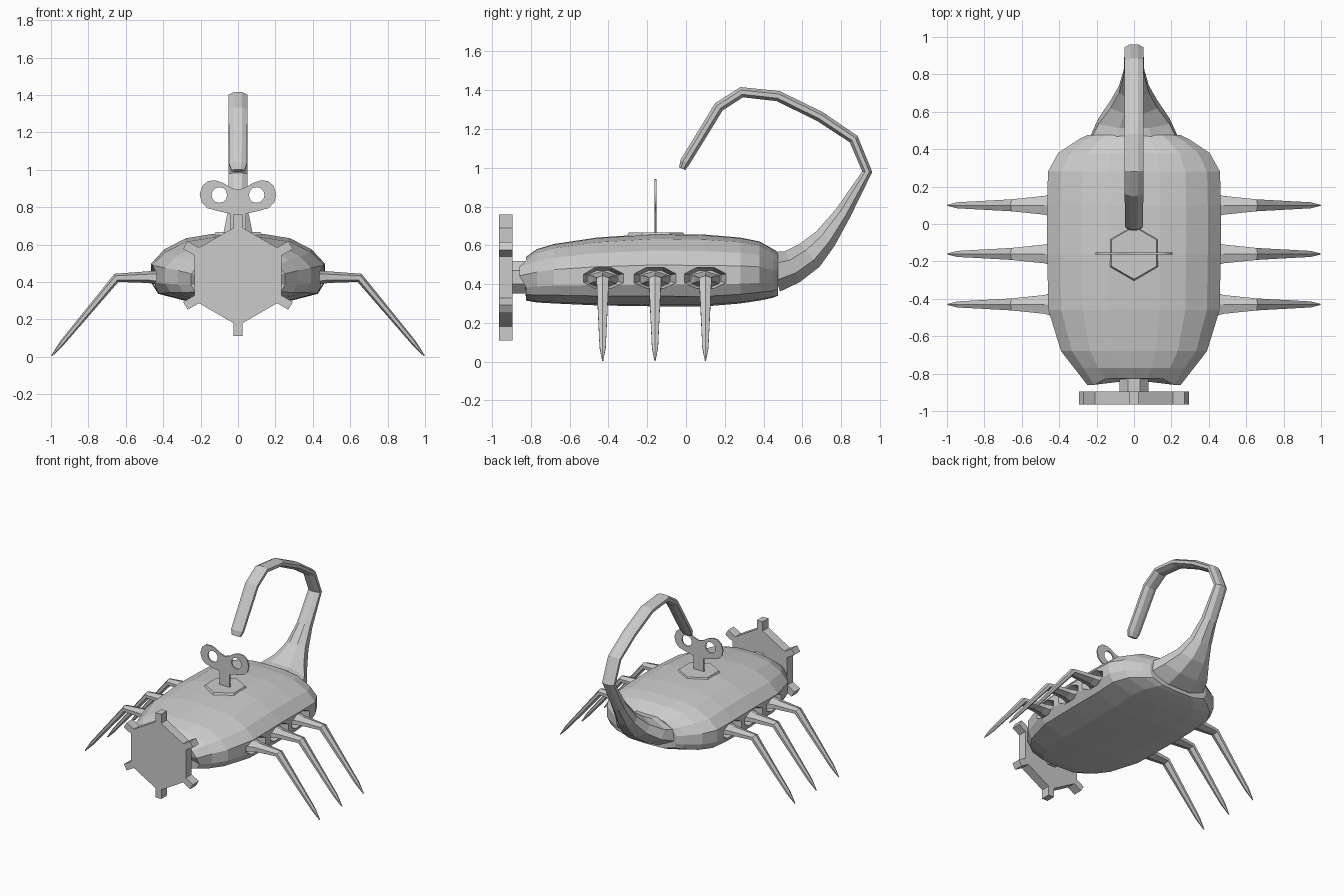
import bpy, bmesh, math
from mathutils import Vector

if "Cube" in bpy.data.objects:
    bpy.data.objects.remove(bpy.data.objects["Cube"])

grey = bpy.data.materials.new("plain grey")
grey.diffuse_color = (0.6, 0.6, 0.6, 1)
grey.use_nodes = True
grey.node_tree.nodes["Principled BSDF"].inputs["Base Color"].default_value = grey.diffuse_color


def finish(name, bm):
    bmesh.ops.recalc_face_normals(bm, faces=bm.faces[:])
    me = bpy.data.meshes.new(name)
    bm.to_mesh(me)
    bm.free()
    me.materials.append(grey)
    ob = bpy.data.objects.new(name, me)
    bpy.context.collection.objects.link(ob)
    return ob


def loft(name, rings):
    """Skin a list of closed rings, ends closed with fans."""
    bm = bmesh.new()
    vs = [[bm.verts.new(p) for p in r] for r in rings]
    n = len(rings[0])
    for a, b in zip(vs, vs[1:]):
        for i in range(n):
            j = (i + 1) % n
            bm.faces.new((a[i], a[j], b[j], b[i]))
    for r in (vs[0], vs[-1]):
        c = bm.verts.new(sum((v.co for v in r), Vector()) / n)
        for i in range(n):
            bm.faces.new((r[i], r[(i + 1) % n], c))
    return finish(name, bm)


def tube(name, path, n, place):
    """Tube along a planar path of (u, v, side radius, in-plane radius)."""
    rings = []
    k = 1 / math.cos(math.pi / n)
    for i, (u, v, a, b) in enumerate(path):
        p = Vector((u, v))
        dirs = []
        if i > 0:
            dirs.append((p - Vector(path[i - 1][:2])).normalized())
        if i < len(path) - 1:
            dirs.append((Vector(path[i + 1][:2]) - p).normalized())
        t = sum(dirs, Vector((0, 0))).normalized()
        nrm = Vector((-t.y, t.x))
        ring = []
        for s in range(n):
            ang = 2 * math.pi * (s + 0.5) / n
            q = p + nrm * (b * k * math.sin(ang))
            ring.append(place(q.x, q.y, a * k * math.cos(ang)))
        rings.append(ring)
    return loft(name, rings)


def prism(name, pts, y0, y1):
    """Extrude an (x, z) outline along y."""
    return loft(name, [[(x, y, z) for x, z in pts] for y in (y0, y1)])


# body shell: one half section scaled along stations (y, half width, top, bottom)
half = [(0, 1), (.3, .99), (.6, .93), (.85, .77), (1, .57),
        (1, .3), (.92, .14), (.55, .02), (0, 0)]
section = half + [(-x, z) for x, z in half[-2:0:-1]]
stations = [(-.825, .25, .54, .315), (-.77, .32, .58, .305), (-.68, .39, .607, .30),
            (-.46, .458, .64, .29), (-.16, .464, .66, .285), (.1, .464, .655, .285),
            (.28, .46, .64, .30), (.38, .405, .62, .315), (.45, .30, .58, .33),
            (.475, .25, .565, .34)]
rings = []
for i, (y, w, top, bot) in enumerate(stations):
    ring = []
    for x, z in section:
        bulge = -0.035 if i == 0 and abs(x) > .7 and z > .4 else 0
        ring.append((x * w, y + bulge, bot + z * (top - bot)))
    rings.append(ring)
body = loft("body_shell", rings)

# leg sockets cut into the body sides
LEG_Y = (-.43, -.16, .10)
for s in (-1, 1):
    for y in LEG_Y:
        path = [(.39, .43, .08, .04), (.50, .43, .122, .064)]
        cut = tube("socket_cutter", path, 8, lambda u, v, o, s=s, y=y: (s * u, y + o, v))
        cut.hide_render = True
        m = body.modifiers.new("socket", 'BOOLEAN')
        m.operation = 'DIFFERENCE'
        m.solver = 'EXACT'
        m.object = cut
        bpy.context.view_layer.objects.active = body
        bpy.ops.object.modifier_apply(modifier=m.name)
        bpy.data.objects.remove(cut)

# legs: flared hip, bent knee, pointed foot
leg = [(.36, .42, .085, .045), (.42, .423, .066, .034), (.48, .426, .05, .027),
       (.65, .422, .032, .021), (.94, .075, .016, .012), (.996, .005, .003, .003)]
for s, side in ((-1, "left"), (1, "right")):
    for y, pos in zip(LEG_Y, ("front", "middle", "rear")):
        tube(f"{pos}_{side}_leg", leg, 6, lambda u, v, o, s=s, y=y: (s * u, y + o, v))

# curled tail
tail = [(.455, .462, .235, .105), (.55, .49, .19, .088), (.64, .55, .125, .078),
        (.72, .635, .08, .06), (.81, .765, .055, .042), (.935, .98, .05, .026),
        (.865, 1.148, .05, .026), (.69, 1.265, .05, .027), (.475, 1.37, .05, .027),
        (.287, 1.39, .05, .027), (.17, 1.315, .05, .027), (-.005, 1.03, .048, .026),
        (-.02, .995, .035, .017)]
tube("tail", tail, 8, lambda u, v, o: (o, u, v))

# front gear: hexagon with a square tooth on every corner, and its axle
CZ = .435
outline = []
for i in range(6):
    a = math.pi / 2 + i * math.pi / 3
    d, t = Vector((math.cos(a), math.sin(a))), Vector((-math.sin(a), math.cos(a)))
    for r, w in ((.255, -.024), (.325, -.024), (.325, .024), (.255, .024)):
        p = d * r + t * w
        outline.append((p.x, CZ + p.y))
prism("front_gear", outline, -.965, -.895)
prism("gear_axle", [(.083 * math.cos(math.pi * (i + .5) / 4), CZ + .09 * math.sin(math.pi * (i + .5) / 4))
                    for i in range(8)], -.90, -.78)

# hexagonal collar under the key
bm = bmesh.new()
rim = [[bm.verts.new((r * math.cos(math.pi * (i + .5) / 3), -.155 + r * math.sin(math.pi * (i + .5) / 3), z))
        for i in range(6)] for r, z in ((.16, .63), (.14, .666))]
for i in range(6):
    j = (i + 1) % 6
    bm.faces.new((rim[0][i], rim[0][j], rim[1][j], rim[1][i]))
bm.faces.new(rim[1])
bm.faces.new(rim[0][::-1])
finish("key_collar", bm)

# wind-up key: flat plate with two round holes
right = [(.043, .63), (.043, .765), (.11, .78), (.165, .795), (.195, .825), (.205, .87),
         (.19, .915), (.16, .94), (.12, .943), (.08, .93), (.04, .905)]
key = right + [(0, .893)] + [(-x, z) for x, z in right[::-1]]
holes = [[(c + .042 * math.cos(math.pi * i / 6), .865 + .042 * math.sin(math.pi * i / 6))
          for i in range(12)] for c in (-.1, .1)]
cu = bpy.data.curves.new("windup_key", 'CURVE')
cu.dimensions = '2D'
cu.fill_mode = 'BOTH'
cu.extrude = .005
for loop in [key] + holes:
    sp = cu.splines.new('POLY')
    sp.points.add(len(loop) - 1)
    for p, (x, z) in zip(sp.points, loop):
        p.co = (x, z, 0, 1)
    sp.use_cyclic_u = True
cu.materials.append(grey)
ob = bpy.data.objects.new("windup_key", cu)
ob.rotation_euler.x = math.pi / 2
ob.location.y = -.158
bpy.context.collection.objects.link(ob)
bpy.ops.object.select_all(action='DESELECT')
ob.select_set(True)
bpy.context.view_layer.objects.active = ob
bpy.ops.object.convert(target='MESH')
